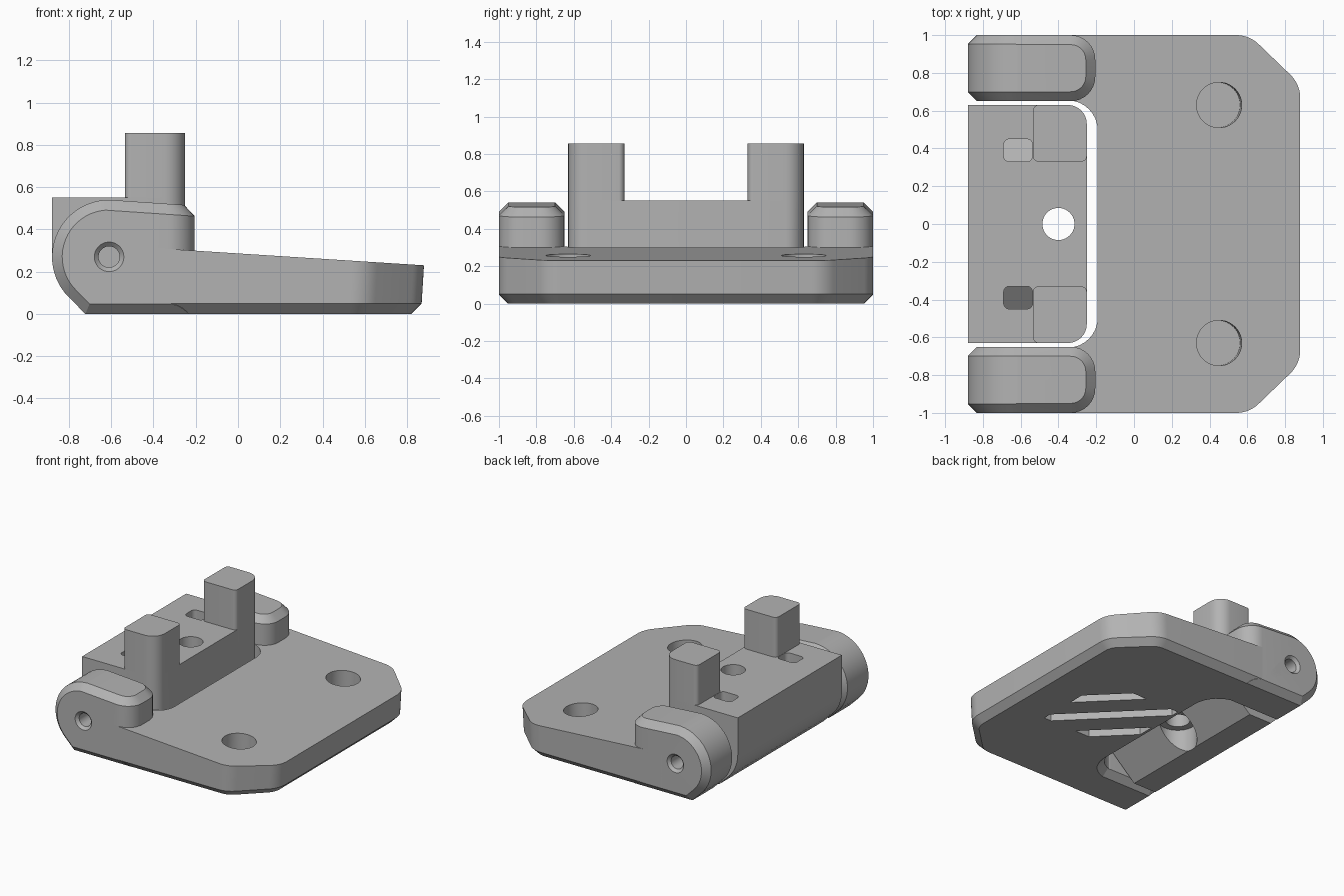
import bpy, bmesh
from math import sin, cos, tan, radians, pi
from mathutils import Vector

cube = bpy.data.objects.get("Cube")
if cube:
    bpy.data.objects.remove(cube, do_unlink=True)

grey = bpy.data.materials.new("plain grey")
grey.use_nodes = True
grey.diffuse_color = (0.45, 0.45, 0.45, 1)
grey.node_tree.nodes["Principled BSDF"].inputs["Base Color"].default_value = (0.45, 0.45, 0.45, 1)


def rounded(corners, steps=8):
    """Counter-clockwise outline from (x, y, radius) corners."""
    out = []
    n = len(corners)
    for i, (x, y, r) in enumerate(corners):
        p = Vector((x, y))
        if r == 0:
            out.append(p)
            continue
        a = (Vector(corners[i - 1][:2]) - p).normalized()
        b = (Vector(corners[(i + 1) % n][:2]) - p).normalized()
        half = a.angle(b) / 2
        centre = p + (a + b).normalized() * (r / sin(half))
        start = p + a * (r / tan(half)) - centre
        end = p + b * (r / tan(half)) - centre
        sweep = start.angle(end)
        for k in range(steps + 1):
            t = sweep * k / steps
            out.append(centre + Vector((start.x * cos(t) - start.y * sin(t),
                                        start.x * sin(t) + start.y * cos(t))))
    return out


def inset(pts, d):
    """Move a counter-clockwise outline inwards by d with mitred corners."""
    out = []
    for i, p in enumerate(pts):
        a = (p - pts[i - 1]).normalized()
        b = (pts[(i + 1) % len(pts)] - p).normalized()
        na, nb = Vector((-a.y, a.x)), Vector((-b.y, b.x))
        out.append(p + (na + nb) * (d / (1 + na.dot(nb))))
    return out


def loft(name, rings):
    bm = bmesh.new()
    rows = [[bm.verts.new(p) for p in ring] for ring in rings]
    n = len(rows[0])
    for low, high in zip(rows, rows[1:]):
        for i in range(n):
            j = (i + 1) % n
            bm.faces.new((low[i], low[j], high[j], high[i]))
    bm.faces.new(rows[0][::-1])
    bm.faces.new(rows[-1])
    bmesh.ops.recalc_face_normals(bm, faces=bm.faces)
    mesh = bpy.data.meshes.new(name)
    bm.to_mesh(mesh)
    bm.free()
    mesh.materials.append(grey)
    ob = bpy.data.objects.new(name, mesh)
    bpy.context.collection.objects.link(ob)
    return ob


def flat(pts, z):
    return [(p.x, p.y, z) for p in pts]


def upright(pts, y):
    return [(p.x, y, p.y) for p in pts]


def bake(ob):
    bpy.context.view_layer.update()
    mesh = bpy.data.meshes.new_from_object(ob.evaluated_get(bpy.context.evaluated_depsgraph_get()))
    ob.modifiers.clear()
    ob.data = mesh


def boolean(ob, cutter, operation="DIFFERENCE"):
    mod = ob.modifiers.new("cut", "BOOLEAN")
    mod.operation, mod.solver, mod.object = operation, "EXACT", cutter
    bake(ob)
    bpy.data.objects.remove(cutter, do_unlink=True)


def mirror_y(ob):
    mod = ob.modifiers.new("mirror", "MIRROR")
    mod.use_axis = (False, True, False)
    bake(ob)
    return ob


def circle(x, y, r, n=40):
    return [Vector((x + r * cos(2 * pi * k / n), y + r * sin(2 * pi * k / n))) for k in range(n)]


def hinge_arc(first, last, steps=20):
    angles = [radians(first + (last - first) * k / steps) for k in range(steps + 1)]
    return [Vector((-0.61 + 0.27 * cos(a), 0.27 + 0.27 * sin(a))) for a in angles]


# Base plate: sloped top, chamfered underside, clipped front corners
def slope(x):
    return 0.23 + (0.88 - x) * 0.064


plan = rounded([(-0.5, -1, 0), (0.61, -1, 0.17), (0.88, -0.74, 0.17),
                (0.88, 0.74, 0.17), (0.61, 1, 0.17), (-0.5, 1, 0)])
low = [Vector((p.x - 0.011 * (p.x > 0), p.y)) for p in plan]
base = loft("base_plate", [flat(inset(low, 0.05), 0), flat(low, 0.05),
                           [(p.x, p.y, slope(p.x)) for p in plan]])

# Slot for the hinged block, flared at the underside
slot = rounded([(-1, -0.655, 0), (-0.192, -0.655, 0.16), (-0.192, 0.655, 0.16), (-1, 0.655, 0)])
boolean(base, loft("slot_cutter", [flat(inset(slot, -0.06), -0.01), flat(slot, 0.05), flat(slot, 1)]))

# Two blind round holes, square to the sloped top
for side in (-1, 1):
    boolean(base, loft("hole_cutter", [flat(circle(0.442, 0.63 * side, 0.12), 0.06),
                                       flat(circle(0.457, 0.63 * side, 0.12), 0.4)]))

# Three diagonal grooves under the plate
for near, far in ((-0.29, -0.2), (-0.045, 0.045), (0.2, 0.29)):
    rows = [near, (near + far) / 2, far]
    edge = [(0.47 - abs(v), v) for v in rows]
    edge += [(-u, v) for u, v in reversed(edge)]
    pts = [Vector((0.21 + (v - u) * 0.707, (u + v) * 0.707)) for u, v in edge]
    boolean(base, loft("groove_cutter", [flat(pts, -0.05), flat(pts, 0.06)]))

# Hinge ears: rounded side profile clipped by a rounded, chamfered plan
side_profile = [Vector((-0.722, 0)), Vector((0, 0)), Vector((0, 0.562))] + hinge_arc(92, 225)
small = inset(side_profile, 0.05)
ears = loft("hinge_ears", [upright(small, 0.648), upright(side_profile, 0.698),
                           upright(side_profile, 0.952), upright(small, 1.002)])
ear_plan = rounded([(-1, 0.65, 0), (-0.205, 0.65, 0.13), (-0.205, 1, 0.13), (-1, 1, 0)])


def ear_top(pts, z):
    return [(p.x, p.y, z - 0.068 * (p.x + 0.61)) for p in pts]


boolean(ears, loft("ear_clip", [flat(ear_plan, -0.1), ear_top(ear_plan, 0.49),
                                ear_top(inset(ear_plan, 0.05), 0.54)]), "INTERSECT")

# Countersunk pivot holes
boolean(ears, loft("pivot_cutter", [upright(circle(-0.61, 0.27, r), y)
                                    for y, r in ((0.6, 0.05), (0.98, 0.05), (1.01, 0.08))]))
mirror_y(ears)

# Hinged block between the ears, bevelled underneath
block_profile = [Vector(p) for p in ((-0.53, 0), (-0.2, 0.295), (-0.2, 0.55), (-0.88, 0.55))]
block_profile += hinge_arc(180, 225, 8) + [Vector((-0.722, 0))]
block = loft("hinge_block", [upright(block_profile, -0.7), upright(block_profile, 0.7)])
block_plan = rounded([(-1, -0.63, 0), (-0.25, -0.63, 0.1), (-0.25, 0.63, 0.1), (-1, 0.63, 0)])
boolean(block, loft("block_clip", [flat(block_plan, -0.1), flat(block_plan, 1)]), "INTERSECT")

# Screw hole with a wide counterbore from below
boolean(block, loft("screw_cutter", [flat(circle(-0.4, 0, r), z) for r, z in
                                     ((0.135, -0.1), (0.135, 0.18), (0.085, 0.181), (0.085, 1))]))

# Pockets beside the posts, with sloping floors
pocket = rounded([(-0.69, 0.33, 0.03), (-0.537, 0.33, 0.03), (-0.537, 0.45, 0.03), (-0.69, 0.45, 0.03)], 4)
boolean(block, mirror_y(loft("pocket_cutter", [[(p.x, p.y, 0.45 - (p.y - 0.33) * 0.8) for p in pocket],
                                               flat(pocket, 0.7)])))

# Two upright posts
post = rounded([(-0.535, 0.33, 0.03), (-0.25, 0.33, 0.03), (-0.25, 0.63, 0.1), (-0.535, 0.63, 0.03)])
posts = mirror_y(loft("posts", [flat(post, 0.45), flat(post, 0.855)]))

# Smooth the curved walls, keep the edges crisp
bpy.ops.object.select_all(action="DESELECT")
for ob in (base, ears, block, posts):
    ob.select_set(True)
bpy.context.view_layer.objects.active = base
bpy.ops.object.shade_smooth_by_angle(angle=radians(25))
